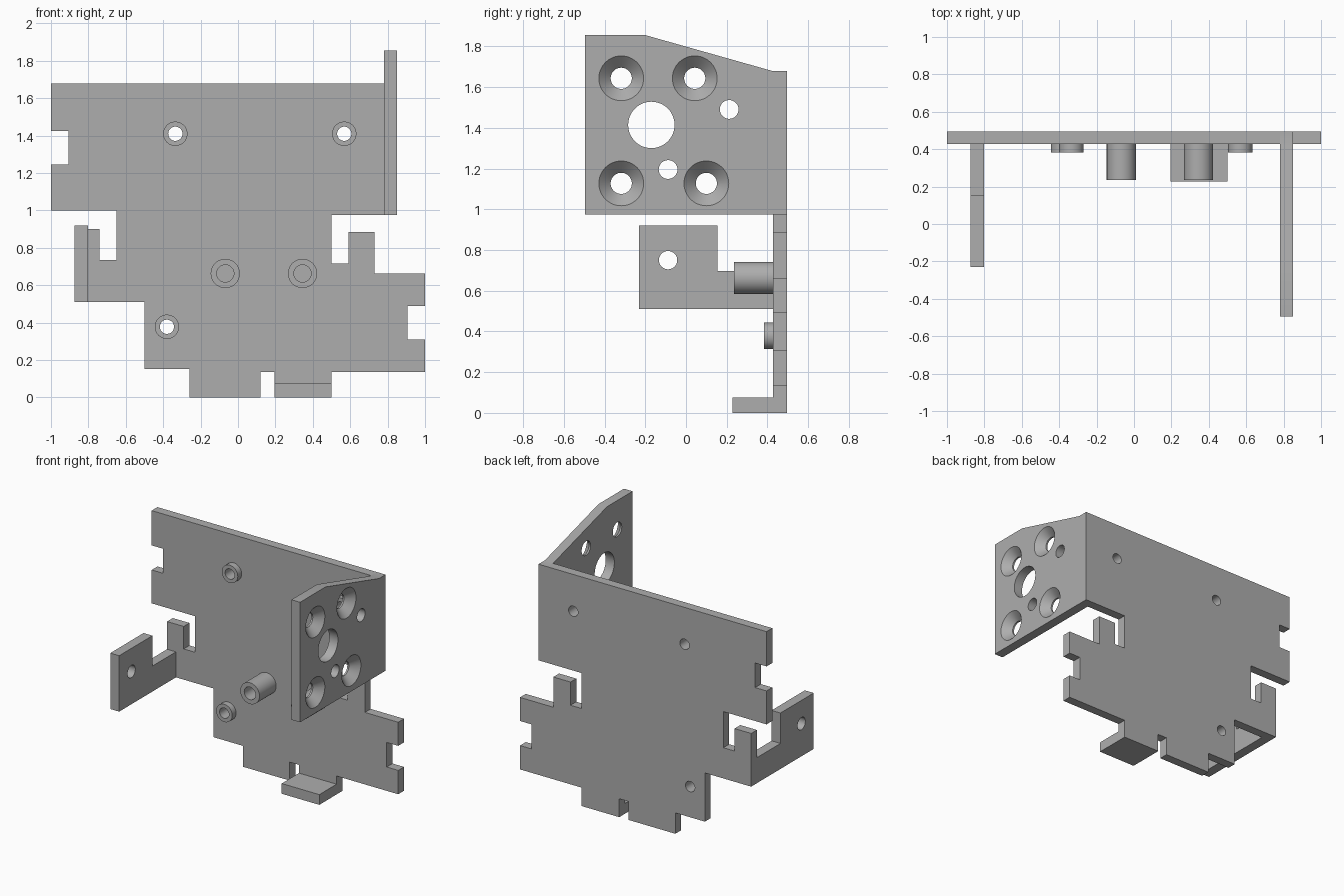
import bpy, bmesh, math

if "Cube" in bpy.data.objects:
    bpy.data.objects.remove(bpy.data.objects["Cube"], do_unlink=True)

grey = bpy.data.materials.new("bracket_grey")
grey.use_nodes = True
grey.diffuse_color = (0.42, 0.42, 0.42, 1)
grey.node_tree.nodes["Principled BSDF"].inputs["Base Color"].default_value = (0.42, 0.42, 0.42, 1)


# Map flat coordinates (a, b) and depth d onto the model axes
def front(a, b, d):
    return (a, d, b)


def side(a, b, d):
    return (d, a, b)


def finish(name, bm):
    bmesh.ops.remove_doubles(bm, verts=bm.verts, dist=1e-5)
    bmesh.ops.recalc_face_normals(bm, faces=bm.faces)
    mesh = bpy.data.meshes.new(name)
    bm.to_mesh(mesh)
    bm.free()
    mesh.materials.append(grey)
    obj = bpy.data.objects.new(name, mesh)
    bpy.context.collection.objects.link(obj)
    return obj


def plate(name, outline, d0, d1, view):
    """Sheet with the given outline, between two depths."""
    bm = bmesh.new()
    near = [bm.verts.new(view(a, b, d0)) for a, b in outline]
    far = [bm.verts.new(view(a, b, d1)) for a, b in outline]
    bm.faces.new(near)
    bm.faces.new(far)
    for i in range(len(near)):
        j = (i + 1) % len(near)
        bm.faces.new((near[i], near[j], far[j], far[i]))
    return finish(name, bm)


def revolve(bm, profile, a, b, view, segments=48):
    """Turn a closed profile of (radius, depth) points about a point."""
    rings = []
    for s in range(segments):
        t = 2 * math.pi * s / segments
        rings.append([bm.verts.new(view(a + r * math.cos(t), b + r * math.sin(t), d))
                      for r, d in profile])
    for s in range(segments):
        p, q = rings[s], rings[(s + 1) % segments]
        for i in range(len(profile)):
            j = (i + 1) % len(profile)
            if profile[i][0] or profile[j][0]:
                bm.faces.new((p[i], p[j], q[j], q[i]))


def drill(r, d0, d1):
    return [(0, d0), (r, d0), (r, d1), (0, d1)]


def activate(obj):
    bpy.ops.object.select_all(action='DESELECT')
    obj.select_set(True)
    bpy.context.view_layer.objects.active = obj


def cut(obj, holes, view):
    """Cut a list of (profile, a, b) holes through a part."""
    bm = bmesh.new()
    for profile, a, b in holes:
        revolve(bm, profile, a, b, view)
    cutter = finish("hole_cutter", bm)
    cutter.hide_render = True
    mod = obj.modifiers.new("holes", 'BOOLEAN')
    mod.operation = 'DIFFERENCE'
    mod.solver = 'EXACT'
    mod.object = cutter
    activate(obj)
    bpy.ops.object.modifier_apply(modifier=mod.name)
    bpy.data.objects.remove(cutter, do_unlink=True)


INNER, BACK = 0.428, 0.495
parts = []

# Main back plate with its notches and tabs
main = plate("back_plate", [
    (-1, 1.68), (0.78, 1.68), (0.78, 0.975), (0.5, 0.975), (0.5, 0.715),
    (0.59, 0.715), (0.59, 0.885), (0.73, 0.885), (0.73, 0.663), (1, 0.663),
    (1, 0.49), (0.907, 0.49), (0.907, 0.31), (1, 0.31), (1, 0.135),
    (0.5, 0.135), (0.5, 0), (0.195, 0), (0.195, 0.135), (0.12, 0.135),
    (0.12, 0), (-0.26, 0), (-0.26, 0.153), (-0.5, 0.153), (-0.5, 0.51),
    (-0.875, 0.51), (-0.875, 0.9), (-0.74, 0.9), (-0.74, 0.735),
    (-0.65, 0.735), (-0.65, 1), (-1, 1), (-1, 1.245), (-0.907, 1.245),
    (-0.907, 1.425), (-1, 1.425)], INNER, BACK, front)
bosses = [(-0.335, 1.41), (0.568, 1.41), (-0.38, 0.378)]
cut(main, [(drill(0.038, 0.3, 0.6), a, b) for a, b in bosses], front)
parts.append(main)

# Tall mounting panel with countersunk holes
panel = plate("mounting_panel", [
    (-0.495, 0.975), (BACK, 0.975), (BACK, 1.68), (0.42, 1.68),
    (-0.2, 1.855), (-0.495, 1.855)], 0.78, 0.85, side)
sink = [(0, 0.7), (0.052, 0.7), (0.052, 0.793), (0.11, 0.85), (0.12, 0.86), (0, 0.86)]
holes = [(sink, a, b) for a, b in
         [(-0.318, 1.643), (0.043, 1.643), (-0.318, 1.127), (0.1, 1.127)]]
holes += [(drill(r, 0.7, 0.9), a, b) for r, a, b in
          [(0.114, -0.17, 1.414), (0.046, 0.212, 1.49), (0.046, -0.088, 1.195)]]
cut(panel, holes, side)
parts.append(panel)

# Small stepped arm
arm = plate("side_arm", [
    (-0.23, 0.51), (INNER, 0.51), (INNER, 0.697), (0.155, 0.697),
    (0.155, 0.92), (-0.23, 0.92)], -0.875, -0.803, side)
cut(arm, [(drill(0.045, -1, -0.7), -0.088, 0.75)], side)
parts.append(arm)

# Foot tab
parts.append(plate("foot_tab", [(0.195, 0), (0.5, 0), (0.5, 0.075), (0.195, 0.075)],
                   0.228, INNER, front))

# Short open bosses
for i, (a, b) in enumerate(bosses):
    bm = bmesh.new()
    revolve(bm, [(0.038, 0.383), (0.065, 0.383), (0.065, INNER), (0.038, INNER)], a, b, front)
    parts.append(finish(f"boss_{i + 1}", bm))

# Long posts with blind bores
for i, a in enumerate((-0.068, 0.345)):
    bm = bmesh.new()
    revolve(bm, [(0, 0.41), (0.046, 0.41), (0.046, 0.235), (0.078, 0.235),
                 (0.078, INNER), (0, INNER)], a, 0.663, front)
    parts.append(finish(f"post_{i + 1}", bm))

for obj in parts:
    activate(obj)
    bpy.ops.object.shade_smooth_by_angle(angle=math.radians(30))
